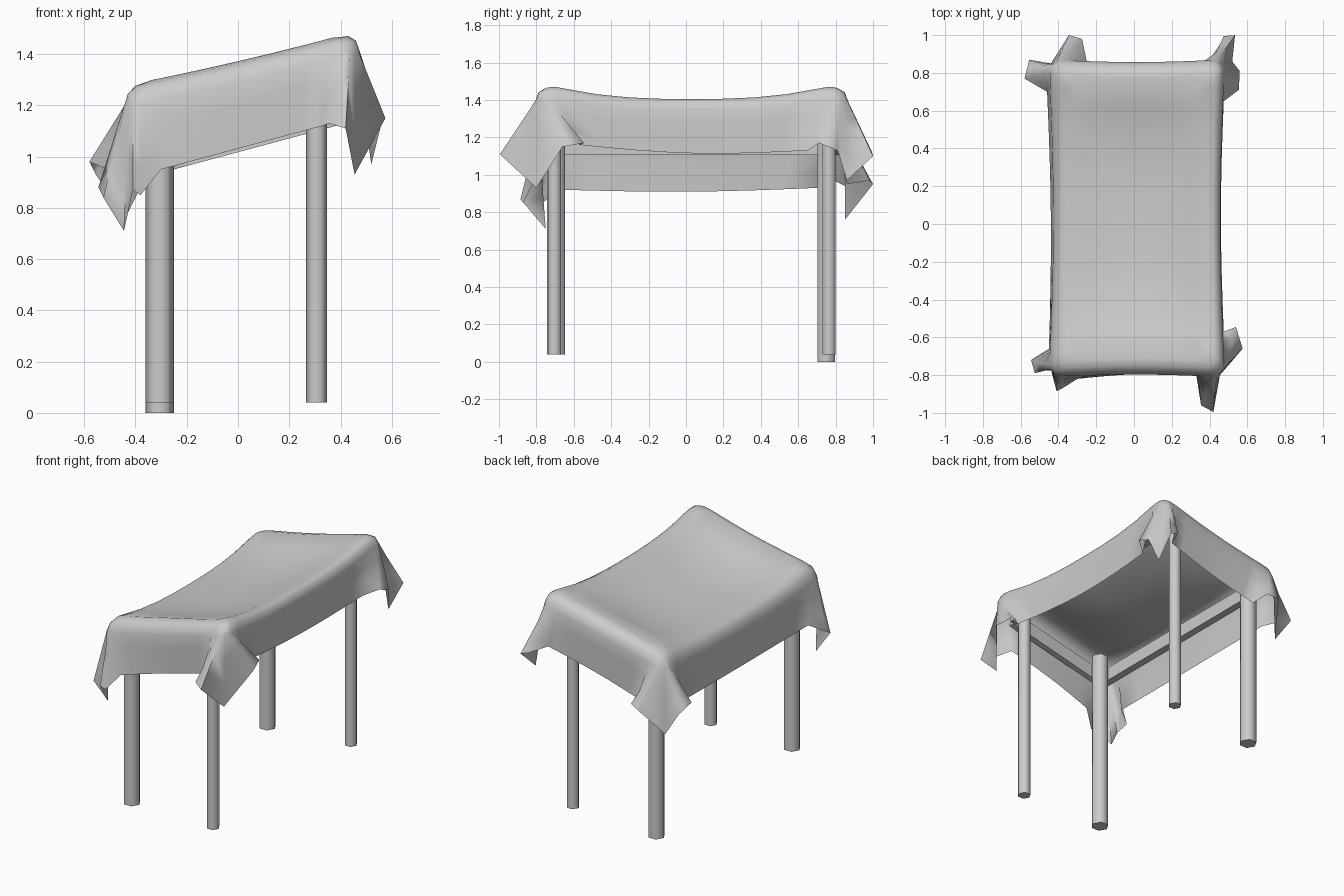
import bpy, bmesh, math
from mathutils import Vector

if "Cube" in bpy.data.objects:
    bpy.data.objects.remove(bpy.data.objects["Cube"])

X0, X1, Y0, Y1 = -0.445, 0.475, -0.805, 0.865      # cloth outline at the shoulders
SLOPE = 0.234
SIDE = 7
INWARD = (Vector((-1, 0, 0)), Vector((0, -1, 0)), Vector((1, 0, 0)), Vector((0, 1, 0)))


def top_z(x, y):
    u = min(1, abs(x - 0.015) / 0.42)
    v = min(1, abs(y - 0.03) / 0.72)
    return 1.38 + SLOPE * x - (0.055 + 0.05 * (1 - u * u)) * (1 - v ** 3) - 0.008 * (1 - u * u)


# Hem at each corner: side, wing, wing, hanging tip, wing, wing, side (counter-clockwise)
corners = [
    [(.33, -.80, 1.12), (.355, -.96, 1.13), (.42, -.995, 1.11), (.455, -.80, .93),
     (.575, -.66, 1.15), (.54, -.545, 1.17), (.475, -.57, 1.16)],
    [(.475, .65, 1.13), (.555, .71, 1.17), (.56, .81, 1.13), (.52, .86, .97),
     (.535, 1.0, 1.10), (.475, .995, 1.12), (.42, .87, 1.13)],
    [(-.25, .86, .95), (-.275, .98, .97), (-.345, 1.0, .95), (-.44, .85, .76),
     (-.555, .87, .93), (-.58, .77, .98), (-.46, .70, .93)],
    [(-.45, -.66, .92), (-.545, -.72, .88), (-.525, -.79, .84), (-.445, -.75, .71),
     (-.41, -.885, .87), (-.38, -.87, .85), (-.30, -.82, .95)],
]


def between(a, b, i, pinch, drop=0.0):
    """Points along one side, pulled inward and down towards its middle."""
    pts = []
    for k in range(1, SIDE + 1):
        s = math.sin(math.pi * k / (SIDE + 1))
        pts.append(a.lerp(b, k / (SIDE + 1)) + INWARD[i] * pinch * s - Vector((0, 0, drop * s)))
    return pts


def hem_loop():
    pts = []
    for i, c in enumerate(corners):
        c = [Vector(p) for p in c]
        drop = (0.03, 0, 0.015, 0)[i]
        pts += c + between(c[-1], Vector(corners[(i + 1) % 4][0]), i, 0.015, drop)
    return pts


def rim_loop(inset, drop, r):
    """Rounded rectangle on the sagging top, matching the hem point for point."""
    x0, x1, y0, y1 = X0 + inset, X1 - inset, Y0 + inset, Y1 - inset
    cs = []
    for i, (cx, cy) in enumerate([(x1, y0), (x1, y1), (x0, y1), (x0, y0)]):
        sx, sy = (1 if cx > 0 else -1), (1 if cy > 0 else -1)
        o = Vector((cx - sx * r, cy - sy * r, 0))
        a0 = -math.pi / 2 + i * math.pi / 2
        arc = [o + r * Vector((math.cos(a0 + k * math.pi / 8), math.sin(a0 + k * math.pi / 8), 0))
               for k in range(5)]
        d0 = Vector((math.sin(a0), -math.cos(a0), 0))
        d1 = Vector((math.cos(a0), math.sin(a0), 0))
        cs.append([arc[0] + d0 * 0.06] + arc + [arc[-1] - d1 * 0.06])
    pts = []
    for i, c in enumerate(cs):
        pts += c + between(c[-1], cs[(i + 1) % 4][0], i, 0.018 if i % 2 == 0 else 0.008)
    for p in pts:
        p.z = top_z(p.x, p.y) - drop
    return pts


# Draped cloth: loft from the middle of the top, over the shoulders, to the hem
hem = hem_loop()
inner = rim_loop(0.09, 0.0, 0.06)
shoulder = rim_loop(0.0, 0.08, 0.06)
mid = Vector((0.015, 0.03, 0))
rings = []
for f in (0.2, 0.4, 0.6, 0.8):
    ring = [mid + (p - mid) * f for p in inner]
    for p in ring:
        p.z = top_z(p.x, p.y)
    rings.append(ring)
rings += [inner, rim_loop(0.045, 0.01, 0.06), rim_loop(0.015, 0.035, 0.06), shoulder]
rings += [[a.lerp(b, t) for a, b in zip(shoulder, hem)] for t in (0.33, 0.67, 1.0)]

bm = bmesh.new()
vr = [[bm.verts.new(p) for p in ring] for ring in rings]
n = len(hem)
centre = bm.verts.new((mid.x, mid.y, top_z(mid.x, mid.y)))
for j in range(n):
    k = (j + 1) % n
    bm.faces.new((centre, vr[0][j], vr[0][k]))
    for a, b in zip(vr, vr[1:]):
        bm.faces.new((a[j], b[j], b[k], a[k]))
me = bpy.data.meshes.new("cloth_cover")
bm.to_mesh(me)
bm.free()
cloth = bpy.data.objects.new("cloth_cover", me)
bpy.context.collection.objects.link(cloth)
bpy.context.view_layer.objects.active = cloth
cloth.select_set(True)
bpy.ops.object.shade_smooth_by_angle(angle=math.radians(85))


# Six-sided legs
def leg(name, x, y, r, z0, z1):
    bpy.ops.mesh.primitive_cylinder_add(vertices=6, radius=r, depth=z1 - z0,
                                        location=(x, y, (z0 + z1) / 2),
                                        rotation=(0, 0, math.pi / 2))
    bpy.context.object.name = name
    bpy.ops.object.shade_smooth_by_angle(angle=math.radians(65))


leg("front_left_leg", -0.305, -0.695, 0.055, 0.04, 1.26)
leg("back_left_leg", -0.305, 0.75, 0.055, 0.0, 1.26)
leg("front_right_leg", 0.307, -0.703, 0.041, 0.04, 1.41)
leg("back_right_leg", 0.307, 0.765, 0.041, 0.04, 1.41)


# Frame rails fixed to the outside of the legs, under the cloth
def rail(name, loc, size, tilt=0.0):
    bpy.ops.mesh.primitive_cube_add(size=1, location=loc, rotation=(0, -tilt, 0))
    o = bpy.context.object
    o.name = name
    o.scale = size


rail("left_rail", (-0.375, 0.03, 1.15), (0.05, 1.52, 0.09))
rail("right_rail", (0.375, 0.03, 1.32), (0.05, 1.52, 0.09))
for name, y in (("front_rail", -0.755), ("back_rail", 0.815)):
    rail(name, (0, y, 1.235), (0.74, 0.04, 0.09), math.atan(SLOPE))
